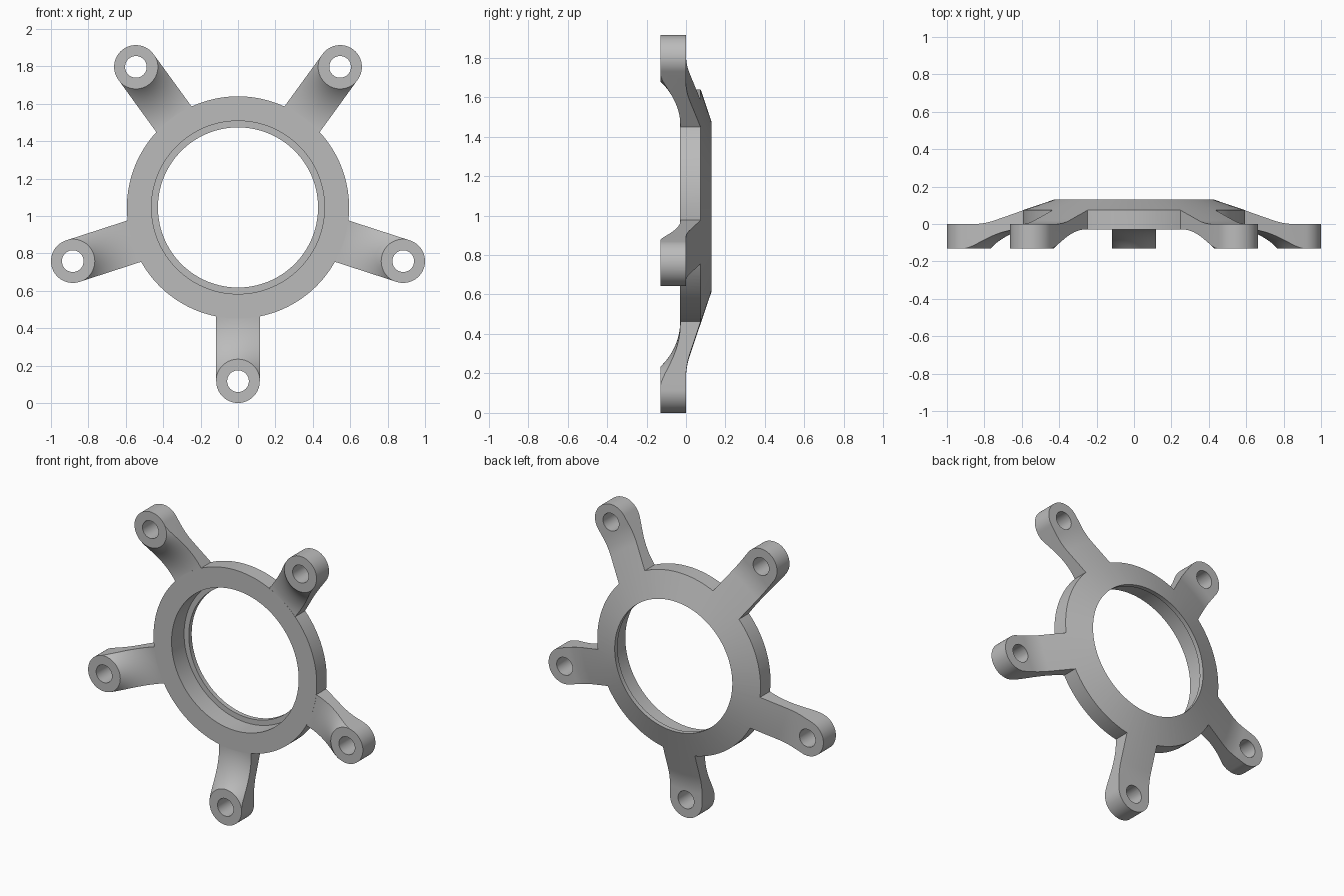
import bpy, bmesh
from math import sin, cos, pi, radians
from mathutils import Matrix

if "Cube" in bpy.data.objects:
    bpy.data.objects.remove(bpy.data.objects["Cube"])

CENTRE_Z = 1.0455   # height of the ring axis
BOLT_R = 0.929      # bolt circle radius
BOSS_R = 0.1164     # boss radius and arm half width
HOLE_R = 0.058

metal = bpy.data.materials.new("grey metal")
metal.use_nodes = True
grey = (0.5, 0.5, 0.5, 1)
metal.diffuse_color = grey
metal.node_tree.nodes["Principled BSDF"].inputs["Base Color"].default_value = grey


def make_object(name, bm):
    bmesh.ops.recalc_face_normals(bm, faces=bm.faces)
    mesh = bpy.data.meshes.new(name)
    bm.to_mesh(mesh)
    bm.free()
    mesh.materials.append(metal)
    obj = bpy.data.objects.new(name, mesh)
    bpy.context.collection.objects.link(obj)
    return obj


def lathe(name, profile, z=0, steps=160):
    """Revolve a closed (radius, y) profile around the y axis at height z."""
    bm = bmesh.new()
    rings = [[bm.verts.new((r * sin(2 * pi * i / steps), y, z + r * cos(2 * pi * i / steps)))
              for r, y in profile] for i in range(steps)]
    n = len(profile)
    for i in range(steps):
        a, b = rings[i], rings[(i + 1) % steps]
        for j in range(n):
            k = (j + 1) % n
            bm.faces.new((a[j], a[k], b[k], b[j]))
    return make_object(name, bm)


def prism(name, outline, y0, y1):
    """Extrude an (x, z) outline along y."""
    bm = bmesh.new()
    face = bm.faces.new([bm.verts.new((x, y0, z)) for x, z in outline])
    new = bmesh.ops.extrude_face_region(bm, geom=[face])["geom"]
    verts = [v for v in new if isinstance(v, bmesh.types.BMVert)]
    bmesh.ops.translate(bm, verts=verts, vec=(0, y1 - y0, 0))
    return make_object(name, bm)


def arc(radius, start, end, steps):
    return [(radius * cos(start + (end - start) * i / steps),
             -BOLT_R + radius * sin(start + (end - start) * i / steps))
            for i in range(steps + 1)]


def combine(obj, tool, operation):
    mod = obj.modifiers.new(operation.lower(), "BOOLEAN")
    mod.operation, mod.object, mod.solver = operation, tool, "EXACT"
    bpy.context.view_layer.objects.active = obj
    bpy.ops.object.modifier_apply(modifier=mod.name)
    bpy.data.objects.remove(tool)


# One arm with a rounded tip, pointing down
tip = arc(BOSS_R, pi, 2 * pi, 32)
arms = prism("arms", [(-BOSS_R, -0.53)] + tip + [(BOSS_R, -0.53)], -0.13, 0.19)

# Concave scoop around the boss on the front of the arm
fillet = 0.319
scoop = [(0.35 - fillet * sin(radians(a)), -0.029 - fillet * (1 - cos(radians(a))))
         for a in range(0, 49, 3)]
scoop = [(r + 0.0005, y) for r, y in scoop]
scoop += [(scoop[-1][0], -0.25), (0.6, -0.25), (0.6, -0.029)]
combine(arms, lathe("scoop_cutter", scoop, -BOLT_R, 128), "DIFFERENCE")

# Bolt hole
hole = arc(HOLE_R, 0, 2 * pi, 40)[:-1]
combine(arms, prism("hole_cutter", hole, -0.3, 0.3), "DIFFERENCE")

# Repeat the arm five times around the axis
bm = bmesh.new()
for k in range(5):
    copy = arms.data.copy()
    copy.transform(Matrix.Rotation(2 * pi * k / 5, 4, "Y"))
    bm.from_mesh(copy)
    bpy.data.meshes.remove(copy)
bm.to_mesh(arms.data)
bm.free()

# Ring with a counterbore and a thin rear lip
spider = lathe("spider_ring", [(0.4625, -0.03), (0.594, -0.03), (0.594, 0.2),
                               (0.428, 0.2), (0.428, 0.1), (0.4625, 0.1)])
combine(spider, arms, "UNION")

# Conical back shared by ring and arms, easing into the flat boss backs
slope, meet, ease = 0.34, 0.812, 0.06
back = [(0.3, 0.13 + slope * 0.128)]
for i in range(13):
    d = -ease + ease * i / 6
    back.append((meet + d, slope * (ease - d) ** 2 / (4 * ease)))
back += [(1.2, 0), (1.2, 0.4), (0.3, 0.4)]
combine(spider, lathe("back_cutter", back), "DIFFERENCE")

spider.location.z = CENTRE_Z
bpy.ops.object.select_all(action="DESELECT")
spider.select_set(True)
bpy.context.view_layer.objects.active = spider
bpy.ops.object.shade_smooth_by_angle(angle=radians(25))
